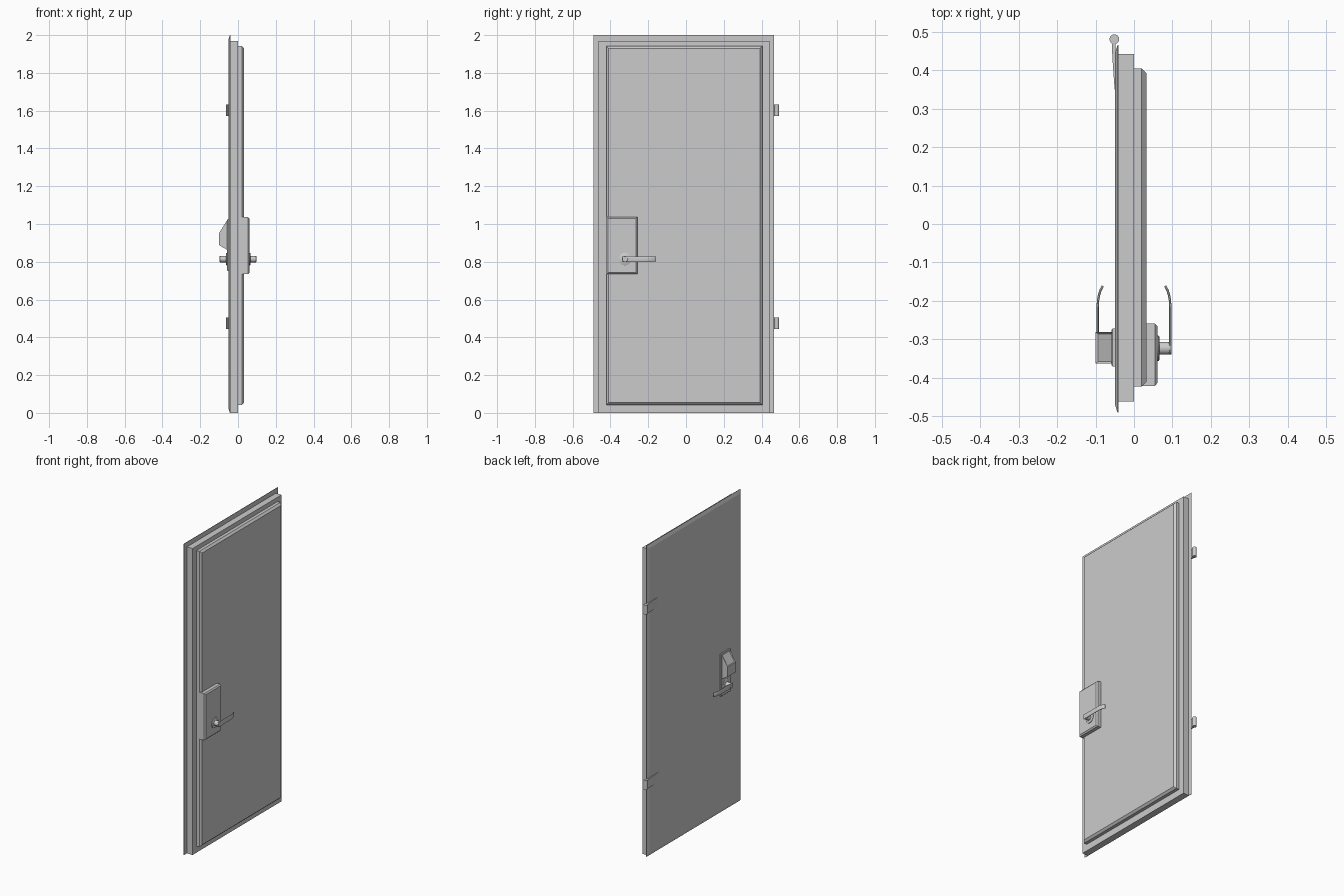
import bpy, bmesh, math
from mathutils import Vector

if "Cube" in bpy.data.objects:
    bpy.data.objects.remove(bpy.data.objects["Cube"])


def finish(name, bm, smooth=False):
    bmesh.ops.recalc_face_normals(bm, faces=bm.faces)
    mesh = bpy.data.meshes.new(name)
    bm.to_mesh(mesh)
    bm.free()
    ob = bpy.data.objects.new(name, mesh)
    bpy.context.collection.objects.link(ob)
    if smooth:
        bpy.context.view_layer.objects.active = ob
        ob.select_set(True)
        bpy.ops.object.shade_smooth_by_angle(angle=math.radians(35))
        ob.select_set(False)
    return ob


def loft(name, rings, smooth=False):
    """Skin a stack of equal-length point rings and cap both ends."""
    bm = bmesh.new()
    rows = [[bm.verts.new(p) for p in r] for r in rings]
    n = len(rows[0])
    for a, b in zip(rows, rows[1:]):
        for i in range(n):
            j = (i + 1) % n
            bm.faces.new((a[i], a[j], b[j], b[i]))
    bm.faces.new(rows[0])
    bm.faces.new(rows[-1])
    return finish(name, bm, smooth)


def slab(name, y, z, steps):
    """Rectangle stacked along x; steps are (x, inset)."""
    return loft(name, [[(x, y[0] + i, z[0] + i), (x, y[1] - i, z[0] + i),
                        (x, y[1] - i, z[1] - i), (x, y[0] + i, z[1] - i)]
                       for x, i in steps])


def turned(name, y, z, steps, n=32):
    """Round part on the x axis; steps are (x, radius)."""
    return loft(name, [[(x, y + r * math.cos(2 * math.pi * k / n),
                         z + r * math.sin(2 * math.pi * k / n)) for k in range(n)]
                       for x, r in steps], True)


# Door leaf: outer skin with chamfered rim, core, inner panel
slab("outer_skin", (-.49, .465), (0, 2), [(-.05, .022), (-.043, 0), (-.04, 0)])
slab("door_core", (-.462, .442), (0, 1.97), [(-.04, 0), (0, 0)])
slab("inner_panel", (-.422, .404), (.042, 1.942), [(0, 0), (.02, 0), (.032, .012)])

# Inner lock case and outer backing plate
slab("lock_case", (-.421, -.258), (.735, 1.036), [(0, 0), (.054, 0), (.061, .008)])
slab("backing_plate", (-.37, -.272), (.752, 1.025), [(-.05, 0), (-.056, 0), (-.059, .003)])

# Keypad hood: side profile with a recessed sloping face
profile = [(-.055, 1.024), (-.1, .952), (-.1, .888), (-.055, .862)]
hood = loft("keypad_hood", [[(x, y, z) for x, z in profile] for y in (-.363, -.281)])
bm = bmesh.new()
bm.from_mesh(hood.data)
slope = max(bm.faces, key=lambda f: f.normal.z)
bmesh.ops.inset_region(bm, faces=[slope], thickness=.007, depth=0)
bmesh.ops.translate(bm, verts=slope.verts, vec=slope.normal * -.004)
bm.to_mesh(hood.data)
bm.free()

# Lever handles, one on each side
HY, HZ = -.323, .814
centre = [(.0945, HY - .012), (.0945, HY), (.0945, -.26), (.0945, -.215),
          (.0935, -.2), (.091, -.185), (.087, -.172), (.081, -.161)]
for side, base, label in ((1, .06, "inner"), (-1, .057, "outer")):
    turned(label + "_rose", HY, HZ,
           [(side * base, .033), (side * (base + .004), .033), (side * (base + .006), .03)])
    turned(label + "_spindle", HY, HZ,
           [(side * base, .0165), (side * .096, .0165), (side * .098, .0145)])
    rings = []
    for k, p in enumerate(centre):
        a = Vector(centre[max(k - 1, 0)])
        b = Vector(centre[min(k + 1, len(centre) - 1)])
        t = (b - a).normalized()
        nx, ny = t.y * .003, -t.x * .003
        h = .016 - .0004 * k
        ring = []
        for s, v in ((-1, -.85), (1, -.85), (1.0, .85), (-1, .85)):
            ring.append((s, v))
        ring = [(-1, -.8), (-.5, -1), (.5, -1), (1, -.8), (1, .8), (.5, 1), (-.5, 1), (-1, .8)]
        rings.append([(side * (p[0] + s * nx), p[1] + s * ny, HZ + v * h) for s, v in ring])
    loft(label + "_lever", rings, True)

# Hinges: barrel with a thin tapering leaf lying on the outer skin
for z0, label in ((.444, "lower"), (1.572, "upper")):
    z1 = z0 + .06
    n = 24
    loft(label + "_hinge_barrel",
         [[(-.051 + .0125 * math.cos(2 * math.pi * k / n),
            .4805 + .0125 * math.sin(2 * math.pi * k / n), z) for k in range(n)]
          for z in (z0, z1)], True)
    leaf = [(-.058, .473), (-.056, .43), (-.0505, .35), (-.048, .35), (-.048, .473)]
    loft(label + "_hinge_leaf", [[(x, y, z) for x, y in leaf] for z in (z0, z1)])
